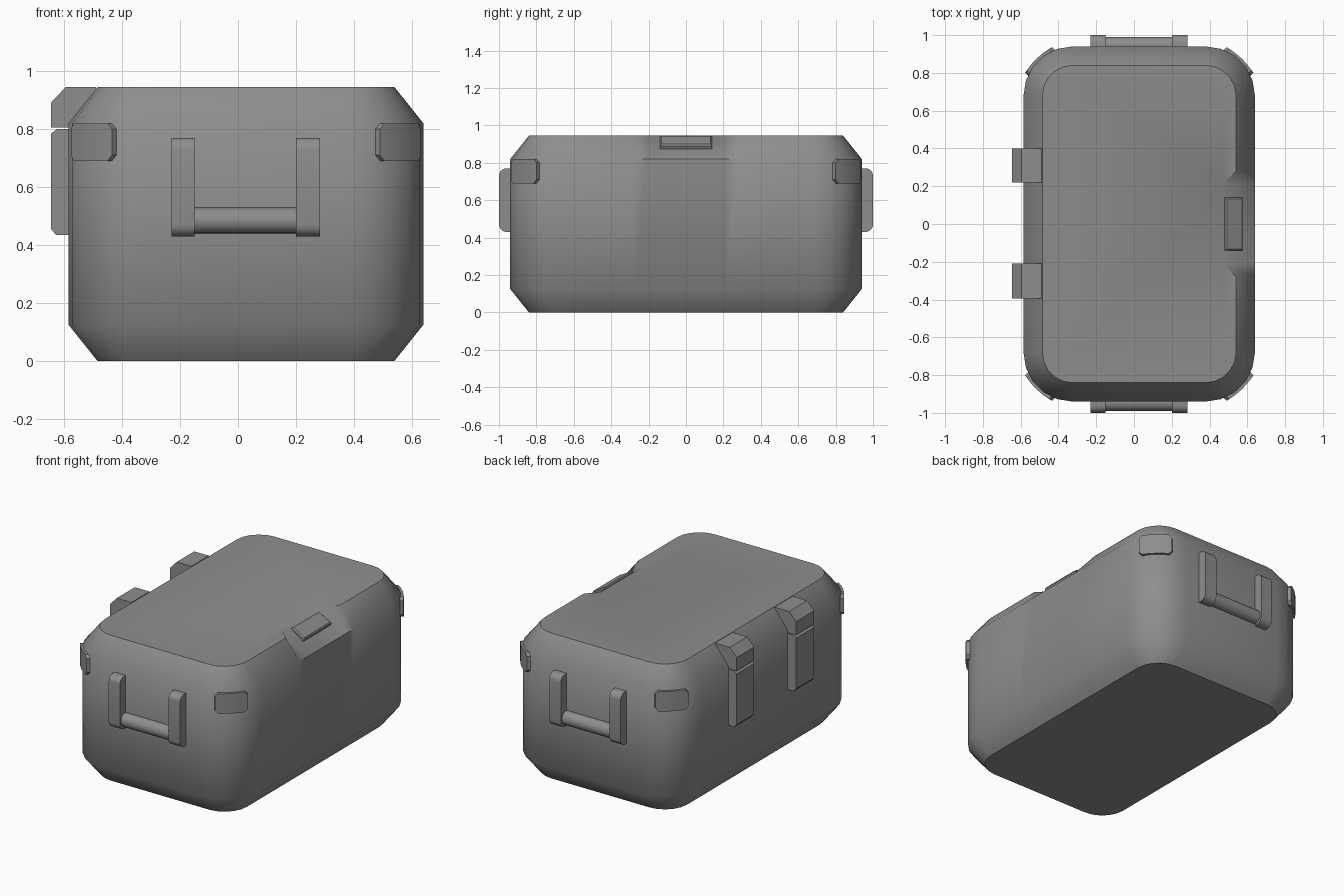
import bpy, bmesh, math
from mathutils import Vector

if "Cube" in bpy.data.objects:
    bpy.data.objects.remove(bpy.data.objects["Cube"])

grey = bpy.data.materials.new("grey")
grey.diffuse_color = (0.27, 0.27, 0.27, 1)
grey.use_nodes = True
grey.node_tree.nodes["Principled BSDF"].inputs["Base Color"].default_value = grey.diffuse_color


def loft(name, rings, angle=40):
    """Skin a list of equal-length closed rings and cap both ends."""
    bm = bmesh.new()
    vs = [[bm.verts.new(p) for p in r] for r in rings]
    n = len(rings[0])
    for a, b in zip(vs, vs[1:]):
        for i in range(n):
            j = (i + 1) % n
            bm.faces.new((a[i], a[j], b[j], b[i]))
    bm.faces.new(vs[0][::-1])
    bm.faces.new(vs[-1])
    bmesh.ops.recalc_face_normals(bm, faces=bm.faces)
    me = bpy.data.meshes.new(name)
    bm.to_mesh(me)
    bm.free()
    me.shade_smooth()
    me.set_sharp_from_angle(angle=math.radians(angle))
    me.materials.append(grey)
    ob = bpy.data.objects.new(name, me)
    bpy.context.collection.objects.link(ob)
    return ob


# Case body: rounded rectangle rings with chamfers and a latch notch in the top
X0, X1, Y, R = -0.585, 0.64, 0.94, 0.26


def body_ring(z, inset, notch=0.0):
    r = R - inset
    pts = []
    corners = [(X1 - R, Y - R, 0), (X0 + R, Y - R, 90),
               (X0 + R, -Y + R, 180), (X1 - R, -Y + R, 270)]
    for cx, cy, a0 in corners:
        for k in range(6):
            a = math.radians(a0 + 18 * k)
            pts.append((cx + r * math.cos(a), cy + r * math.sin(a), z))
    x = X1 - inset
    pts += [(x, -0.28, z), (x - notch, -0.21, z), (x - notch, 0.21, z), (x, 0.28, z)]
    return pts


loft("case_body", [body_ring(0, 0.1), body_ring(0.125, 0),
                   body_ring(0.82, 0), body_ring(0.945, 0.1, 0.07)], 45)

# Latch plate lying on the sloped notch, with a bevelled face
a, b = Vector((0.484, 0, 0.947)), Vector((0.578, 0, 0.896))
u = (b - a).normalized()
nrm = Vector((-u.z, 0, u.x))


def latch_ring(depth, inset):
    p, q = a + u * inset - nrm * depth, b - u * inset - nrm * depth
    w = Vector((0, 0.14 - inset, 0))
    return [p - w, q - w, q + w, p + w]


loft("latch_plate", [latch_ring(0.05, 0), latch_ring(0.006, 0), latch_ring(0, 0.008)], 30)

# Hinges: an upper strap and a lower leaf, twice
upper = [(-0.49, 0.945), (-0.595, 0.945), (-0.645, 0.892), (-0.645, 0.805),
         (-0.57, 0.805), (-0.50, 0.85)]
lower = [(-0.56, 0.80), (-0.625, 0.80), (-0.645, 0.785), (-0.645, 0.455),
         (-0.628, 0.435), (-0.56, 0.435)]
for side, y0, y1 in (("rear", 0.22, 0.40), ("front", -0.395, -0.21)):
    for part, prof in (("strap", upper), ("leaf", lower)):
        loft(f"{side}_hinge_{part}", [[(x, y, z) for x, z in prof] for y in (y0, y1)], 25)

# Carry handles: two rounded brackets and a round bar on each end
bracket = [(0.92, 0.43), (0.96, 0.43)]
for cz, a0 in ((0.47, -90), (0.73, 0)):
    for k in range(6):
        t = math.radians(a0 + 18 * k)
        bracket.append((0.96 + 0.04 * math.cos(t), cz + 0.04 * math.sin(t)))
bracket += [(0.92, 0.77)]
bar = [(0.945 + 0.045 * math.cos(t), 0.485 + 0.045 * math.sin(t))
       for t in (math.tau * k / 20 for k in range(20))]
for side, s in (("front", -1), ("rear", 1)):
    for part, prof, x0, x1 in (("left_bracket", bracket, -0.23, -0.15),
                               ("right_bracket", bracket, 0.20, 0.283),
                               ("bar", bar, -0.16, 0.21)):
        loft(f"{side}_handle_{part}", [[(x, s * y, z) for y, z in prof] for x in (x0, x1)])

# Corner guards: slightly bowed plates with clipped corners
for sx, xe in ((1, X1), (-1, X0)):
    for sy in (1, -1):
        mid = Vector((xe - sx * 0.079, sy * 0.868, 0))
        along = Vector((sx * 0.071, -sy * 0.068, 0))
        out = Vector((sx, sy, 0)).normalized()
        rings = []
        for t in (-1, -0.82, -0.4, 0, 0.4, 0.82, 1):
            h = 0.045 if abs(t) == 1 else 0.065
            o = mid + along * t + out * 0.012 * (1 - t * t)
            i = o - out * 0.03
            up, z = Vector((0, 0, h)), Vector((0, 0, 0.755))
            rings.append([o + z - up, o + z + up, i + z + up, i + z - up])
        loft(f"{'rear' if sy > 0 else 'front'}_{'right' if sx > 0 else 'left'}_corner_guard",
             rings, 30)
